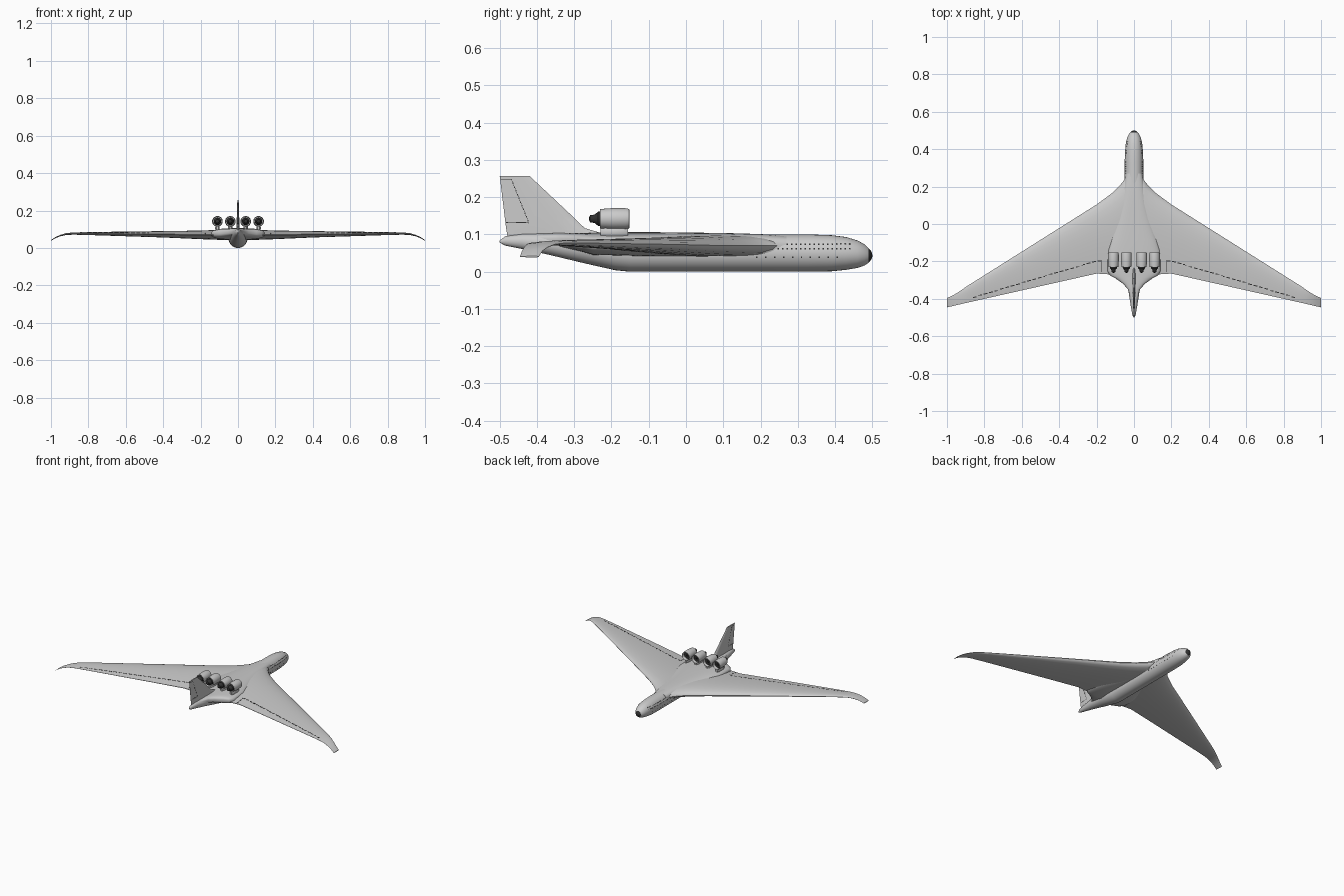
import bpy, bmesh, math
from mathutils import Vector

DARK = bpy.data.materials.new("dark")
DARK.diffuse_color = (0.03, 0.03, 0.03, 1)


def make(name, verts, faces, mat=None, angle=35):
    me = bpy.data.meshes.new(name)
    me.from_pydata(verts, [], faces)
    bm = bmesh.new()
    bm.from_mesh(me)
    bmesh.ops.recalc_face_normals(bm, faces=bm.faces)
    bm.to_mesh(me)
    bm.free()
    ob = bpy.data.objects.new(name, me)
    bpy.context.collection.objects.link(ob)
    if mat:
        me.materials.append(mat)
    bpy.ops.object.select_all(action='DESELECT')
    ob.select_set(True)
    bpy.context.view_layer.objects.active = ob
    bpy.ops.object.shade_smooth_by_angle(angle=math.radians(angle))
    return ob


def loft(name, rings, mat=None, angle=35):
    n = len(rings[0])
    verts = [p for r in rings for p in r]
    faces = [(i*n+j, i*n+(j+1) % n, (i+1)*n+(j+1) % n, (i+1)*n+j)
             for i in range(len(rings)-1) for j in range(n)]
    faces += [tuple(range(n)), tuple(range((len(rings)-1)*n, len(rings)*n))]
    return make(name, verts, faces, mat, angle)


def oval(y, w, zb, zt, n=32, e=1.0):
    pts = []
    for k in range(n):
        a = 2*math.pi*k/n
        c, s = math.cos(a), math.sin(a)
        pts.append((w*math.copysign(abs(c)**e, c), y,
                    (zb+zt)/2+(zt-zb)/2*math.copysign(abs(s)**e, s)))
    return pts


def sample(table, u):
    for a, b in zip(table, table[1:]):
        if min(a[0], b[0]) <= u <= max(a[0], b[0]):
            f = (u-a[0])/(b[0]-a[0])
            return [p+(q-p)*f for p, q in zip(a, b)]
    return table[-1]


def boxes(name, items, mat=None):
    verts, faces = [], []
    for (x, y, z), (sx, sy, sz) in items:
        o = len(verts)
        verts += [(x+i*sx/2, y+j*sy/2, z+k*sz/2) for i in (-1, 1) for j in (-1, 1) for k in (-1, 1)]
        faces += [tuple(o+i for i in f) for f in
                  ((0, 1, 3, 2), (4, 6, 7, 5), (0, 4, 5, 1), (2, 3, 7, 6), (0, 2, 6, 4), (1, 5, 7, 3))]
    return make(name, verts, faces, mat)


# Fuselage: y, half width, bottom, top
FUS = [(0.49, 0.019, 0.024, 0.063), (0.48, 0.028, 0.017, 0.073), (0.46, 0.037, 0.01, 0.084),
       (0.43, 0.044, 0.005, 0.093), (0.39, 0.048, 0.001, 0.098), (0.33, 0.05, 0, 0.1),
       (0.1, 0.05, 0, 0.1), (-0.15, 0.05, 0, 0.1), (-0.19, 0.049, 0.004, 0.102),
       (-0.27, 0.042, 0.022, 0.104), (-0.37, 0.028, 0.046, 0.104), (-0.44, 0.017, 0.061, 0.101),
       (-0.485, 0.009, 0.07, 0.095), (-0.5, 0.003, 0.078, 0.084)]
loft("fuselage", [oval(*s) for s in FUS])
loft("nose_cap", [oval(0.5, 0.003, 0.04, 0.046), oval(0.498, 0.009, 0.034, 0.053),
                  oval(0.494, 0.015, 0.028, 0.059), oval(0.489, 0.0195, 0.0235, 0.0635)], DARK)

# Passenger windows
win = []
for z, y0, y1 in ((0.074, 0.2, 0.45), (0.062, 0.2, 0.45), (0.039, 0.19, 0.42)):
    step = 0.012 if z > 0.05 else 0.024
    for i in range(int((y1-y0)/step)+1):
        y = y0+i*step
        _, w, zb, zt = sample(FUS, y)
        x = w*math.sqrt(max(0, 1-((z-(zb+zt)/2)/((zt-zb)/2))**2))
        win += [((s*x, y, z), (0.0015, 0.004, 0.004)) for s in (-1, 1)]
boxes("windows", win, DARK)

# Raised centre body blending into the wing
BODY = [(0.27, 0.044, 0.035, 0.096), (0.2, 0.056, 0.036, 0.101), (0.1, 0.074, 0.038, 0.104),
        (0.0, 0.1, 0.04, 0.105), (-0.08, 0.125, 0.041, 0.106), (-0.14, 0.14, 0.042, 0.106),
        (-0.25, 0.143, 0.045, 0.105), (-0.275, 0.128, 0.052, 0.104), (-0.29, 0.1, 0.056, 0.104),
        (-0.32, 0.058, 0.062, 0.104), (-0.35, 0.032, 0.066, 0.104), (-0.4, 0.018, 0.075, 0.1)]
loft("centre_body", [oval(*s, n=40, e=0.7) for s in BODY])

# Wing: x, leading y, trailing y, mid z, thickness
WING = [(0.0, 0.26, -0.27, 0.07, 0.056), (0.045, 0.25, -0.27, 0.07, 0.056),
        (0.06, 0.225, -0.27, 0.07, 0.055), (0.085, 0.196, -0.27, 0.07, 0.054),
        (0.12, 0.163, -0.27, 0.07, 0.052), (0.2, 0.104, -0.265, 0.07, 0.046),
        (0.4, -0.022, -0.31, 0.073, 0.034), (0.6, -0.148, -0.355, 0.075, 0.025),
        (0.8, -0.274, -0.4, 0.077, 0.016), (0.88, -0.324, -0.418, 0.077, 0.012),
        (0.92, -0.351, -0.427, 0.074, 0.01), (0.95, -0.371, -0.434, 0.066, 0.008),
        (0.975, -0.385, -0.44, 0.056, 0.006), (1.0, -0.395, -0.446, 0.04, 0.004)]


def half(t):
    return 5*(0.2969*math.sqrt(t)-0.126*t-0.3516*t*t+0.2843*t**3-0.1015*t**4)+0.02*t


def foil(s):
    x, le, te, zm, th = s
    ts = [(1-math.cos(math.pi*i/12))/2 for i in range(13)]
    up = [(x, le+(te-le)*t, zm+th*half(t)) for t in ts]
    lo = [(x, le+(te-le)*t, zm-th*half(t)) for t in ts[1:]]
    return up+lo[::-1]


def on_wing(x, t, side):
    _, le, te, zm, th = sample(WING, abs(x))
    return Vector((x, le+(te-le)*t, zm+side*th*half(t)))


rings = [foil(s) for s in WING]
loft("wing", [[(-x, y, z) for x, y, z in r] for r in rings[:0:-1]] + rings)

# Flap seams on the upper skin and hinge fairings below
dash, hinge = [], []
for s in (-1, 1):
    for i in range(24):
        x0, x1 = 0.175+i*0.029, 0.175+i*0.029+0.02
        for a, b in ((x0, (x0+x1)/2), ((x0+x1)/2, x1)):
            f = ((a+b)/2-0.17)/0.7
            p = on_wing(s*(a+b)/2, 0.82-0.02*f, 1)
            dash.append((p, (b-a, 0.005, 0.0012)))
    for k in range(8):
        dash.append((on_wing(s*0.175, 0.82+k*0.021, 1), (0.003, 0.008, 0.0012)))
boxes("flap_seams", dash, DARK)
for s in (-1, 1):
    for i in range(7):
        for t, L in ((0.93, 0.028), (0.68, 0.016)):
            p = on_wing(s*(0.24+i*0.1), t, -1)
            loft("hinge_fairing", [oval(p.y+L*u, 0.003*r, p.z-0.006*r, p.z+0.003*r, 8)
                                   for u, r in ((0.5, 0.1), (0.25, 0.8), (-0.1, 1), (-0.5, 0.15))])

# Tail fin with rounded section: z, leading y, trailing y, thickness
FIN = [(0.085, -0.2, -0.478, 0.018), (0.106, -0.235, -0.481, 0.017), (0.117, -0.272, -0.483, 0.016),
       (0.15, -0.306, -0.487, 0.014), (0.257, -0.42, -0.5, 0.007)]
fin = []
for z, le, te, th in FIN:
    ts = [(1-math.cos(math.pi*i/8))/2 for i in range(9)]
    side = [(th*half(t), le+(te-le)*t, z) for t in ts]
    fin.append(side+[(-x, y, q) for x, y, q in side[:0:-1]])
loft("tail_fin", fin)

# Rudder seams on both sides of the fin
seam = []
for (y0, z0), (y1, z1) in (((-0.468, 0.247), (-0.422, 0.132)), ((-0.422, 0.132), (-0.482, 0.132)),
                           ((-0.468, 0.247), (-0.495, 0.247))):
    for i in range(24):
        f = i/23
        y, z = y0+(y1-y0)*f, z0+(z1-z0)*f
        _, le, te, th = sample(FIN, z)
        x = th*half((y-le)/(te-le))
        seam += [((s*x, y, z), (0.0008, 0.002, 0.004 if z1 != z0 else 0.002)) for s in (-1, 1)]
boxes("rudder_seams", seam, DARK)


def spin(name, prof, cx, cz, mat=None, n=28):
    rs = [[(cx+r*math.cos(2*math.pi*k/n), y, cz+r*math.sin(2*math.pi*k/n)) for k in range(n)]
          for r, y in prof]
    return loft(name, rs, mat)


# Four engines on short pylons
for cx in (-0.11, -0.041, 0.041, 0.11):
    cz = 0.142
    spin("engine_nacelle", [(0.0225, -0.175), (0.023, -0.156), (0.0245, -0.152), (0.0265, -0.153),
                            (0.0285, -0.163), (0.0285, -0.2), (0.026, -0.231), (0.0245, -0.231),
                            (0.0235, -0.215)], cx, cz)
    spin("engine_fan", [(0.001, -0.162), (0.006, -0.17), (0.023, -0.171), (0.023, -0.174)], cx, cz, DARK)
    spin("engine_core", [(0.02, -0.205), (0.019, -0.236), (0.011, -0.246), (0.01, -0.257),
                         (0.002, -0.261)], cx, cz, DARK)
    loft("engine_pylon", [oval(y, w, 0.095, 0.118, 12, 0.4) for y, w in
                          ((-0.155, 0.006), (-0.17, 0.012), (-0.215, 0.012), (-0.23, 0.005))])
    bpy.context.object.location.x = cx
